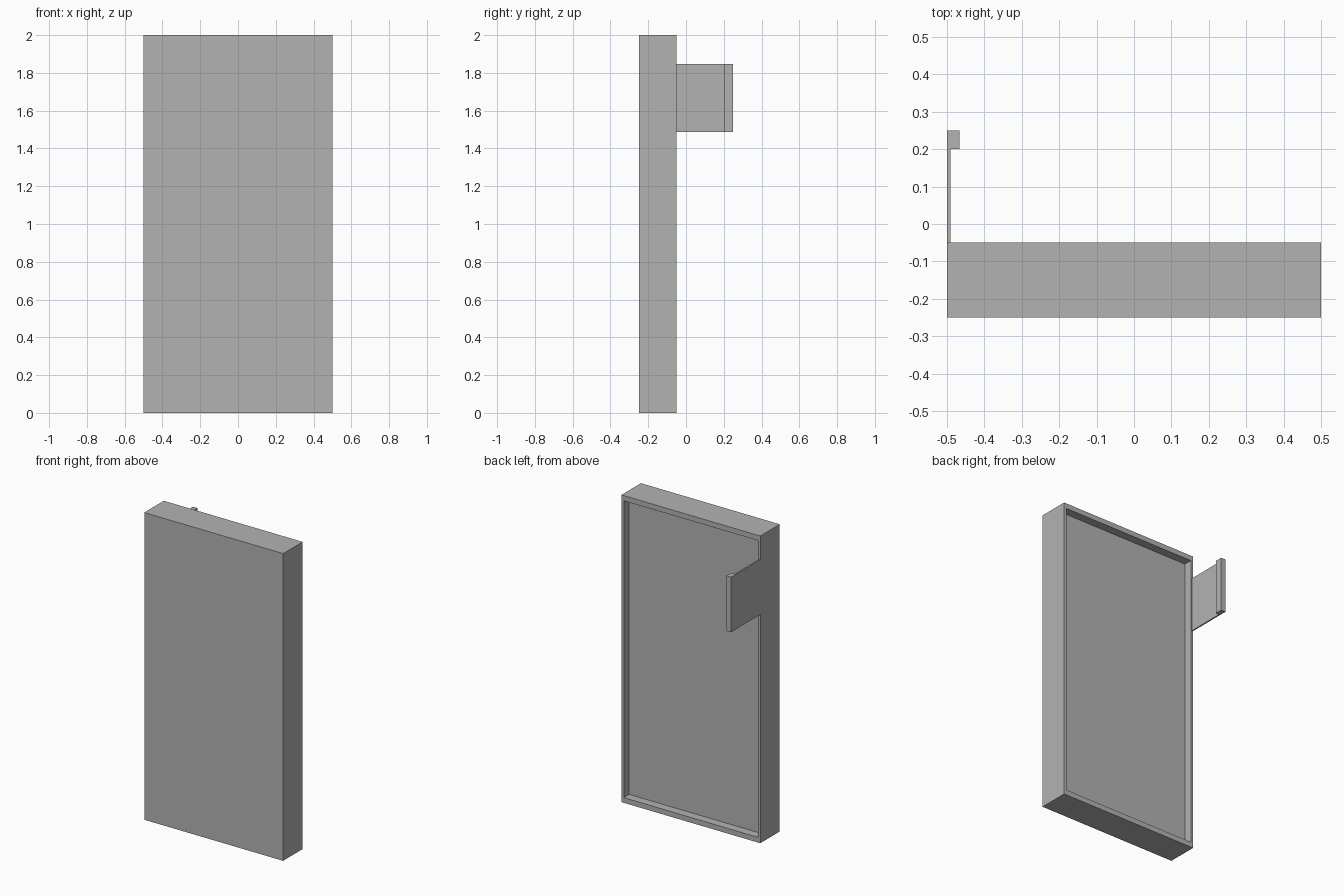
import bpy
import bmesh
from mathutils import Vector

if "Cube" in bpy.data.objects:
    bpy.data.objects.remove(bpy.data.objects["Cube"], do_unlink=True)

# Single flat grey
grey = bpy.data.materials.new("plain_grey")
grey.use_nodes = True
colour = (0.45, 0.45, 0.45, 1)
grey.diffuse_color = colour
grey.node_tree.nodes["Principled BSDF"].inputs["Base Color"].default_value = colour


def add_box(bm, low, high):
    """Add an axis-aligned box between two corners."""
    low, high = Vector(low), Vector(high)
    verts = bmesh.ops.create_cube(bm, size=1)["verts"]
    for v in verts:
        v.co = (low + high) / 2 + v.co * (high - low)
    return verts


def finish(name, bm):
    mesh = bpy.data.meshes.new(name)
    bm.to_mesh(mesh)
    bm.free()
    mesh.materials.append(grey)
    obj = bpy.data.objects.new(name, mesh)
    bpy.context.collection.objects.link(obj)
    return obj


# Panel: shallow slab with a recessed back
RIM_X, RIM_Z, DEPTH = 0.017, 0.034, 0.055
bm = bmesh.new()
add_box(bm, (-0.5, -0.25, 0), (0.5, -0.05, 2))
bm.normal_update()
back = max(bm.faces, key=lambda f: f.normal.y)


def shrink_back(face):
    """Bring the inner loop to the rim's inside edge."""
    for v in face.verts:
        v.co.x = (0.5 - RIM_X) * (1 if v.co.x > 0 else -1)
        v.co.z = 2 - RIM_Z if v.co.z > 1 else RIM_Z


bmesh.ops.inset_region(bm, faces=[back], thickness=0.01)
shrink_back(back)
walls = bmesh.ops.inset_region(bm, faces=[back], thickness=0)
for v in back.verts:
    v.co.y -= DEPTH
finish("recessed_panel", bm)

# Side bracket: thin plate reaching back from the panel's edge
Z0, Z1 = 1.488, 1.847
bm = bmesh.new()
add_box(bm, (-0.5, -0.05, Z0), (-0.491, 0.2, Z1))
finish("bracket_plate", bm)

# Thicker lip at the end of the bracket
bm = bmesh.new()
add_box(bm, (-0.5, 0.2, Z0), (-0.467, 0.25, Z1))
finish("bracket_lip", bm)
